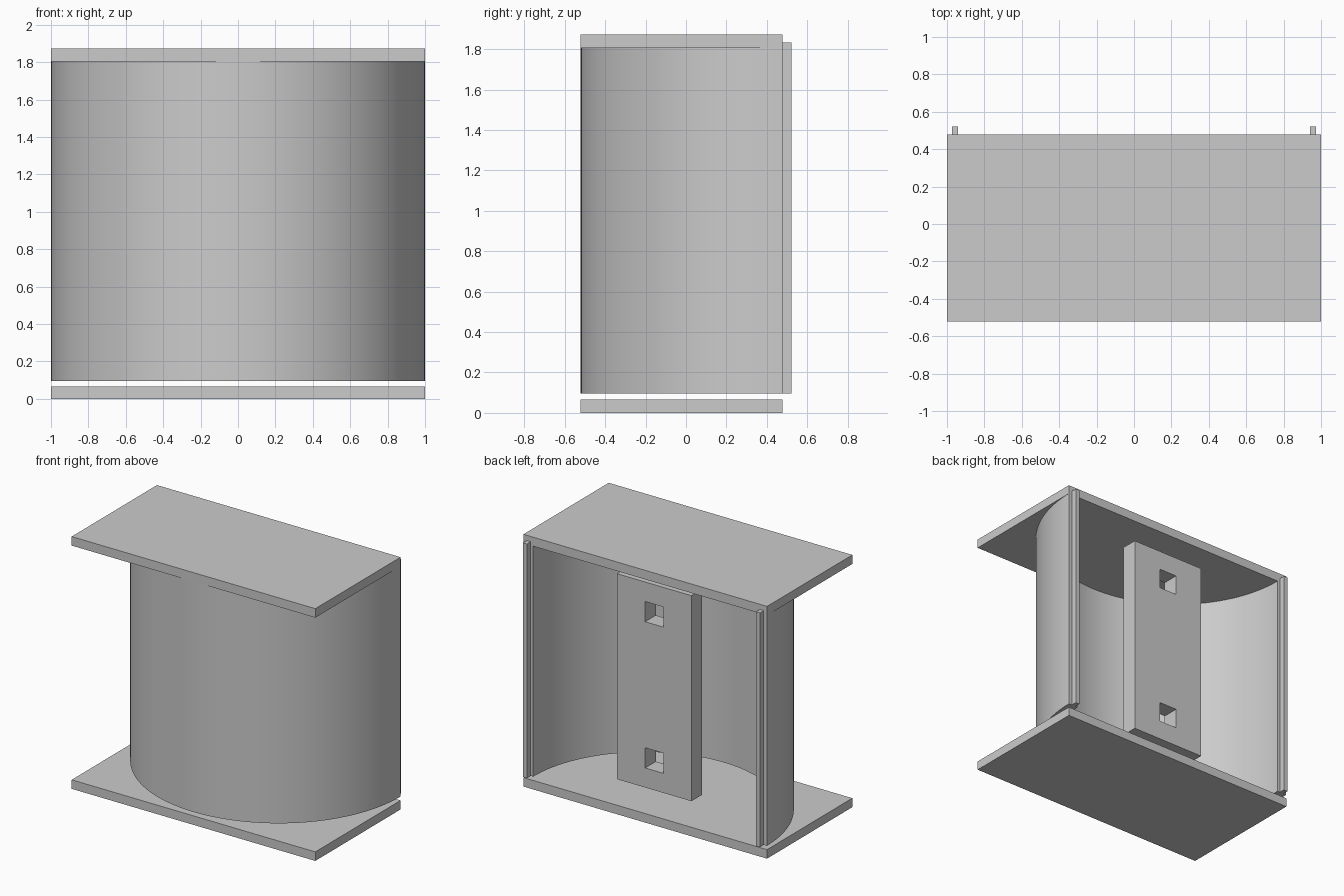
import bpy, bmesh
from math import cos, sin, pi

cube = bpy.data.objects.get("Cube")
if cube:
    bpy.data.objects.remove(cube, do_unlink=True)

grey = bpy.data.materials.new("plain_grey")
grey.use_nodes = True
GREY = (0.6, 0.6, 0.6, 1)
grey.diffuse_color = GREY
grey.node_tree.nodes["Principled BSDF"].inputs["Base Color"].default_value = GREY

BACK = 0.478          # rear edge of the plates, centre of the curved wall
WALL_Z = (0.095, 1.833)


def finish(name, bm):
    bmesh.ops.recalc_face_normals(bm, faces=bm.faces)
    mesh = bpy.data.meshes.new(name)
    bm.to_mesh(mesh)
    bm.free()
    mesh.materials.append(grey)
    obj = bpy.data.objects.new(name, mesh)
    bpy.context.collection.objects.link(obj)
    return obj


def extrude(bm, offset):
    result = bmesh.ops.extrude_face_region(bm, geom=bm.faces[:])
    verts = [g for g in result["geom"] if isinstance(g, bmesh.types.BMVert)]
    bmesh.ops.translate(bm, verts=verts, vec=offset)


def box(name, xs, ys, zs):
    bm = bmesh.new()
    bm.faces.new([bm.verts.new((x, y, zs[0])) for x, y in
                  ((xs[0], ys[0]), (xs[1], ys[0]), (xs[1], ys[1]), (xs[0], ys[1]))])
    extrude(bm, (0, 0, zs[1] - zs[0]))
    return finish(name, bm)


# Flat plates at the bottom and top
box("bottom_plate", (-1, 1), (BACK - 1, BACK), (0, 0.067))
box("top_plate", (-1, 1), (BACK - 1, BACK), (1.805, 1.872))

# Half-round wall, bulging to the front
bm = bmesh.new()
SEGMENTS = 96
rows = []
for i in range(SEGMENTS + 1):
    a = pi * i / SEGMENTS
    rows.append([bm.verts.new((r * cos(a), BACK - r * sin(a), WALL_Z[0]))
                 for r in (0.92, 0.999)])
for a, b in zip(rows, rows[1:]):
    bm.faces.new((a[0], a[1], b[1], b[0]))
extrude(bm, (0, 0, WALL_Z[1] - WALL_Z[0]))
wall = finish("curved_wall", bm)
bpy.ops.object.select_all(action='DESELECT')
wall.select_set(True)
bpy.context.view_layer.objects.active = wall
bpy.ops.object.shade_smooth_by_angle(angle=pi / 6)

# Thin tongues along the rear ends of the wall
for side, label in ((1, "left"), (-1, "right")):
    box(label + "_tongue", sorted((side * 0.94, side * 0.973)), (BACK, 0.522), WALL_Z)

# Mounting block with two square holes
bm = bmesh.new()
xs = (-0.305, -0.075, 0.075, 0.305)
zs = (0.2, 0.345, 0.495, 1.43, 1.58, 1.725)
grid = [[bm.verts.new((x, 0.372, z)) for x in xs] for z in zs]
for j in range(len(zs) - 1):
    for i in range(len(xs) - 1):
        if i == 1 and j in (1, 3):
            continue
        bm.faces.new((grid[j][i], grid[j][i + 1], grid[j + 1][i + 1], grid[j + 1][i]))
extrude(bm, (0, -0.125, 0))
finish("mounting_block", bm)
